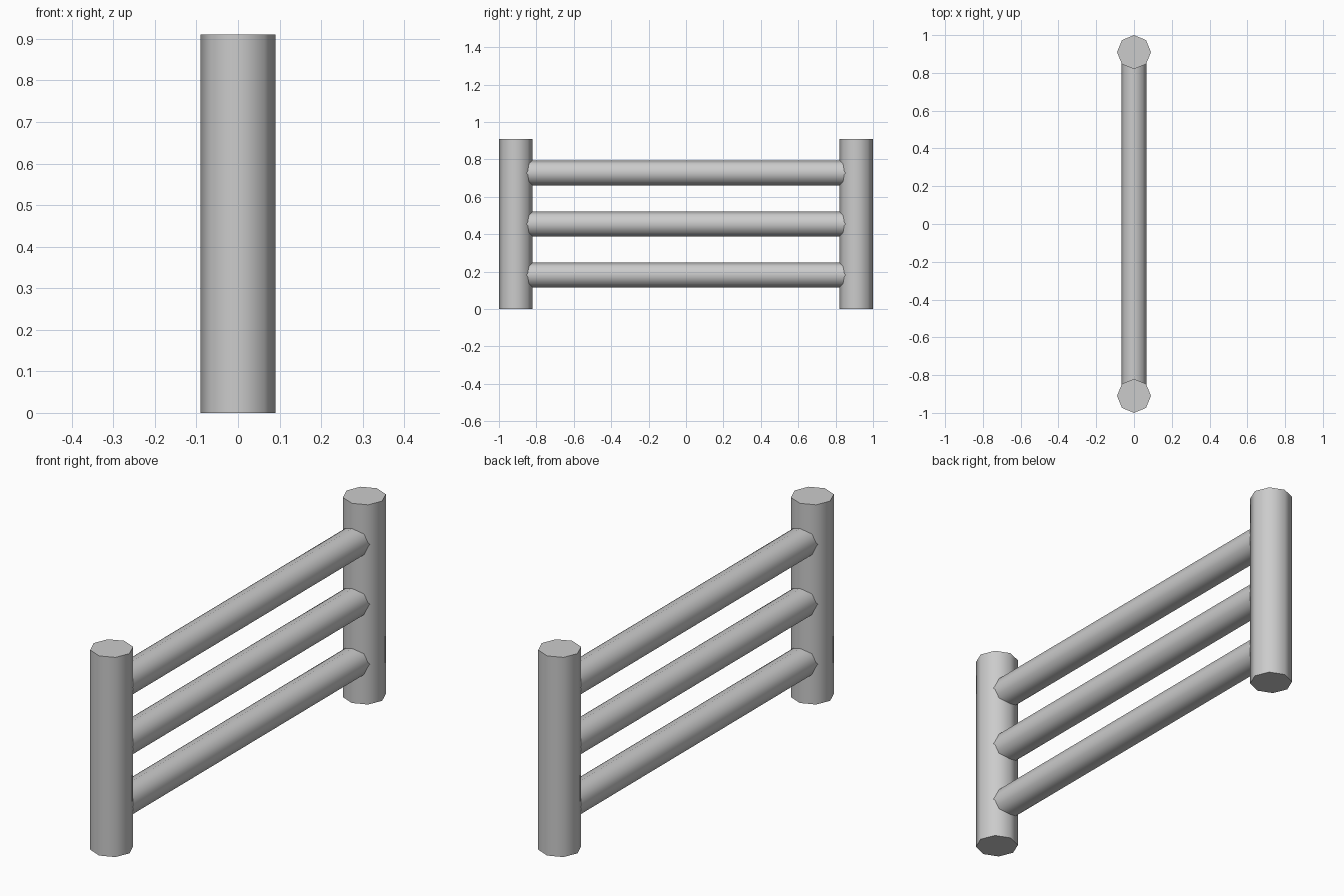
import bpy
from math import radians

if "Cube" in bpy.data.objects:
    bpy.data.objects.remove(bpy.data.objects["Cube"])

POST_R, RAIL_R, HEIGHT = 0.09, 0.067, 0.91
POST_Y = 1 - POST_R


def rod(name, radius, length, location, rotation=(0, 0, 0)):
    """Eight-sided capped rod, smooth sides with sharp end rims."""
    bpy.ops.mesh.primitive_cylinder_add(
        vertices=8, radius=radius, depth=length,
        location=location, rotation=rotation)
    obj = bpy.context.object
    obj.name = name
    bpy.ops.object.shade_smooth_by_angle(angle=radians(60))
    return obj


# Upright posts at both ends
for side, name in ((-1, "front_post"), (1, "back_post")):
    rod(name, POST_R, HEIGHT, (0, side * POST_Y, HEIGHT / 2))

# Horizontal rails running between the post centres
for name, frac in (("lower_rail", 0.2), ("middle_rail", 0.5), ("upper_rail", 0.8)):
    rod(name, RAIL_R, 2 * POST_Y, (0, 0, HEIGHT * frac), (radians(90), 0, 0))
